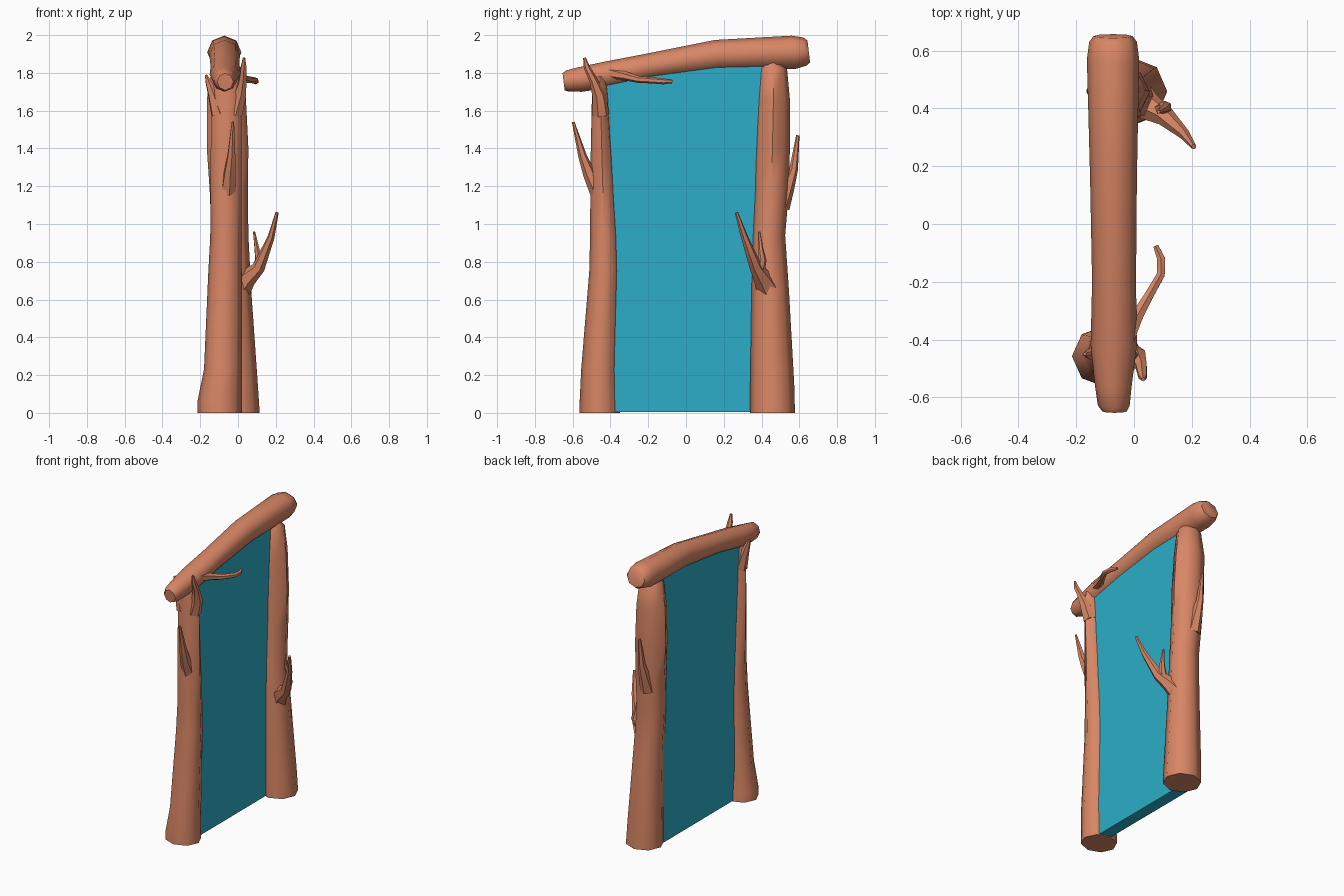
import bpy, bmesh, math
from mathutils import Vector


def material(name, rgb):
    m = bpy.data.materials.new(name)
    m.diffuse_color = (*rgb, 1)
    return m


WOOD = material("wood", (0.69, 0.24, 0.13))
TEAL = material("teal", (0.026, 0.42, 0.58))


def finish(name, bm, mat, angle=None):
    bmesh.ops.recalc_face_normals(bm, faces=bm.faces)
    me = bpy.data.meshes.new(name)
    bm.to_mesh(me)
    bm.free()
    me.materials.append(mat)
    ob = bpy.data.objects.new(name, me)
    bpy.context.collection.objects.link(ob)
    if angle:
        bpy.ops.object.select_all(action='DESELECT')
        ob.select_set(True)
        bpy.context.view_layer.objects.active = ob
        bpy.ops.object.shade_smooth_by_angle(angle=math.radians(angle))
    return ob


def loft(name, rings, sides):
    """Skin a list of (centre, u, v) rings, where u and v are the half axes."""
    bm = bmesh.new()
    loops = []
    for c, u, v in rings:
        angles = [2 * math.pi * i / sides for i in range(sides)]
        loops.append([bm.verts.new(c + u * math.cos(a) + v * math.sin(a)) for a in angles])
    for a, b in zip(loops, loops[1:]):
        for i in range(sides):
            j = (i + 1) % sides
            bm.faces.new((a[i], a[j], b[j], b[i]))
    bm.faces.new(loops[0])
    bm.faces.new(loops[-1])
    return finish(name, bm, WOOD, 50)


def post(name, rows):
    """Each row: z, x min, x max, y min, y max."""
    loft(name, [(Vector(((x0 + x1) / 2, (y0 + y1) / 2, z)),
                 Vector(((x1 - x0) / 2, 0, 0)), Vector((0, (y1 - y0) / 2, 0)))
                for z, x0, x1, y0, y1 in rows], 8)


def twig(name, pts):
    """Each point: x, y, z, radius."""
    ps = [Vector(p[:3]) for p in pts]
    rings = []
    u = None
    for i, p in enumerate(ps):
        t = (ps[min(i + 1, len(ps) - 1)] - ps[max(i - 1, 0)]).normalized()
        u = (u or Vector((0.8, 0.6, 0.1)))
        u = (u - t * u.dot(t)).normalized()
        rings.append((p, u * pts[i][3], t.cross(u) * pts[i][3]))
    loft(name, rings, 6)


# Upright logs
post("front_post", [
    (0.00, -.215, .02, -.565, -.35), (0.06, -.215, .02, -.563, -.352),
    (0.23, -.18, .02, -.555, -.36), (0.75, -.157, .02, -.512, -.352),
    (0.93, -.147, .018, -.508, -.358), (1.35, -.145, .018, -.505, -.385),
    (1.68, -.14, .02, -.498, -.408), (1.78, -.125, .01, -.49, -.42)])
post("back_post", [
    (0.00, -.13, .115, .34, .577), (0.15, -.13, .105, .34, .573),
    (0.65, -.13, .07, .347, .545), (0.94, -.14, .055, .351, .525),
    (1.18, -.15, .052, .36, .545), (1.40, -.165, .055, .365, .55),
    (1.66, -.165, .042, .376, .55), (1.82, -.14, .02, .388, .535),
    (1.86, -.11, -.01, .42, .50)])

# Crossing log: y, x min, x max, z centre, z half size
beam = [(-.648, -.11, -.025, 1.753, .045), (-.628, -.125, -.015, 1.757, .056),
        (-.56, -.135, -.008, 1.765, .065), (-.42, -.15, .01, 1.790, .070),
        (-.20, -.145, .007, 1.834, .068), (.16, -.152, .01, 1.893, .081),
        (.57, -.163, .018, 1.909, .088), (.63, -.155, .01, 1.913, .074),
        (.65, -.14, -.005, 1.913, .058)]
loft("top_beam", [(Vector(((x0 + x1) / 2, y, z)), Vector(((x1 - x0) / 2, 0, 0)),
                   Vector((0, -.12 * r, r))) for y, x0, x1, z, r in beam], 8)

# Broken twigs
twig("front_post_fork_right", [(-.02, -.45, 1.58, .045), (.01, -.46, 1.68, .036),
                               (.025, -.49, 1.76, .022), (.03, -.525, 1.83, .017),
                               (.032, -.538, 1.88, .007)])
twig("front_post_fork_left", [(-.10, -.45, 1.58, .045), (-.13, -.45, 1.68, .030),
                              (-.155, -.45, 1.75, .018), (-.17, -.45, 1.79, .006)])
twig("front_post_twig", [(-.05, -.465, 1.17, .045), (-.045, -.51, 1.26, .034),
                         (-.035, -.548, 1.36, .023), (-.027, -.597, 1.54, .007)])
twig("back_post_twig", [(-.06, .50, 1.09, .05), (-.06, .54, 1.20, .036),
                        (-.06, .57, 1.29, .023), (-.06, .592, 1.47, .009)])
twig("back_post_branch", [(.00, .44, .65, .07), (.05, .405, .715, .05),
                          (.11, .37, .77, .034), (.175, .31, .93, .019),
                          (.207, .267, 1.06, .009)])
twig("back_post_branch_shoot", [(.09, .39, .75, .028), (.11, .405, .81, .021),
                                (.10, .395, .87, .014), (.085, .388, .96, .006)])
twig("beam_twig", [(-.03, -.40, 1.80, .035), (.01, -.32, 1.783, .024),
                   (.05, -.25, 1.765, .018), (.093, -.175, 1.76, .016),
                   (.094, -.12, 1.755, .016), (.075, -.075, 1.755, .010)])

# Panel filling the opening
outline = [(-.42, .005), (.40, .005), (.44, 1.87), (.16, 1.88), (-.20, 1.83), (-.43, 1.80)]
bm = bmesh.new()
face = bm.faces.new([bm.verts.new((-.11, y, z)) for y, z in outline])
ext = bmesh.ops.extrude_face_region(bm, geom=[face])
bmesh.ops.translate(bm, vec=(.08, 0, 0),
                    verts=[g for g in ext["geom"] if isinstance(g, bmesh.types.BMVert)])
finish("panel", bm, TEAL)
